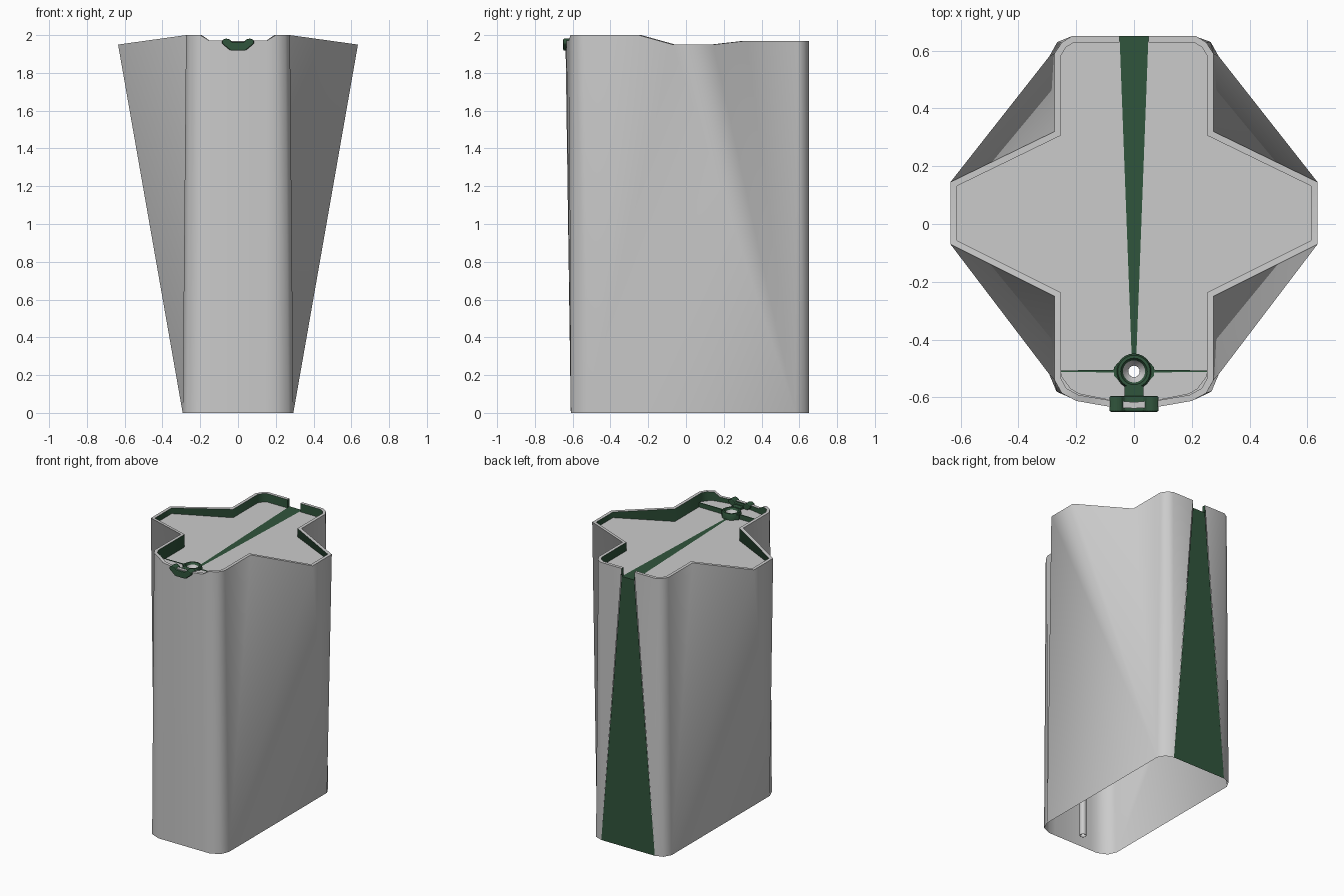
import bpy, bmesh, math
from mathutils import Vector

if "Cube" in bpy.data.objects:
    bpy.data.objects.remove(bpy.data.objects["Cube"])

green = bpy.data.materials.new("dark_green")
green.diffuse_color = (0.03, 0.09, 0.045, 1)
green.use_nodes = True
green.node_tree.nodes["Principled BSDF"].inputs["Base Color"].default_value = green.diffuse_color
grey = bpy.data.materials.new("grey")
grey.diffuse_color = (0.8, 0.8, 0.8, 1)
grey.use_nodes = True
grey.node_tree.nodes["Principled BSDF"].inputs["Base Color"].default_value = grey.diffuse_color
DECK = 1.91          # height of the recessed deck
DRAIN = (0, -0.51)   # drain centre


def finish(bm, name, mats=(), angle=None):
    me = bpy.data.meshes.new(name)
    bm.to_mesh(me)
    bm.free()
    ob = bpy.data.objects.new(name, me)
    bpy.context.collection.objects.link(ob)
    for m in mats:
        me.materials.append(m)
    if angle:
        bpy.ops.object.select_all(action='DESELECT')
        ob.select_set(True)
        bpy.context.view_layer.objects.active = ob
        bpy.ops.object.shade_smooth_by_angle(angle=math.radians(angle))
    return ob


def mirror(pts):
    return pts + [(-p[0],) + tuple(p[1:]) for p in reversed(pts) if p[0] > 1e-6]


def inset(pts, d):
    """Mitred inward offset of an open clockwise outline."""
    out = []
    for i, p in enumerate(pts):
        p = Vector(p[:2])
        a = p - Vector(pts[i - 1][:2]) if i else None
        b = Vector(pts[i + 1][:2]) - p if i < len(pts) - 1 else None
        a, b = (a or b).normalized(), (b or a).normalized()
        na, nb = Vector((a.y, -a.x)), Vector((b.y, -b.x))
        out.append(p + (na + nb) * d / (1 + na.dot(nb)))
    return out


def prism(name, outline, axis, lo, hi, mat, angle=None):
    """Extrude a 2D outline along y or z."""
    bm = bmesh.new()
    put = (lambda p, t: (p[0], t, p[1])) if axis == 'y' else (lambda p, t: (p[0], p[1], t))
    f = bm.faces.new([bm.verts.new(put(p, lo)) for p in outline])
    r = bmesh.ops.extrude_face_region(bm, geom=[f])
    vs = [v for v in r['geom'] if isinstance(v, bmesh.types.BMVert)]
    bmesh.ops.translate(bm, verts=vs, vec=(0, hi - lo, 0) if axis == 'y' else (0, 0, hi - lo))
    bmesh.ops.recalc_face_normals(bm, faces=bm.faces)
    return finish(bm, name, [mat], angle)


def lathe(name, prof, n, mat, angle=40, closed=True):
    """Revolve (radius, z) points round the drain axis."""
    bm = bmesh.new()
    rings = [[bm.verts.new((DRAIN[0] + r * math.cos(2 * math.pi * k / n),
                            DRAIN[1] + r * math.sin(2 * math.pi * k / n), z))
              for k in range(n)] for r, z in prof]
    for i in range(len(prof) if closed else len(prof) - 1):
        a, b = rings[i], rings[(i + 1) % len(prof)]
        for k in range(n):
            bm.faces.new((a[k], a[(k + 1) % n], b[(k + 1) % n], b[k]))
    bmesh.ops.recalc_face_normals(bm, faces=bm.faces)
    return finish(bm, name, [mat], angle)


# Shell: cross-shaped top outline lofted to a chamfered box at the bottom
top = mirror([(.05, .65, 1.97), (.215, .65, 1.97), (.25, .628, 1.97), (.275, .59, 1.97),
              (.275, .32, 1.97), (.635, .145, 1.95), (.635, -.07, 1.95), (.275, -.25, 2),
              (.275, -.54, 2), (.25, -.585, 2), (.2, -.612, 2), (.155, -.62, 1.972),
              (.08, -.633, 1.97), (0, -.638, 1.97)])
B, F = (.293, .58), (.293, -.52)
bot = mirror([(.21, .65), (.21, .65), (.265, .63), B, B, B, F, F, F,
              (.268, -.58), (.2, -.61), (.15, -.61), (.08, -.61), (0, -.61)])
inner = inset(top, .022)
bm = bmesh.new()
cols = [[bm.verts.new(v) for v in ((*b, 0), t, (*i, t[2]), (*i, DECK))]
        for t, b, i in zip(top, bot, inner)]
for p, q in zip(cols, cols[1:]):
    for k in range(3):
        f = bm.faces.new((p[k], q[k], q[k + 1], p[k + 1]))
        f.material_index = 1 if k == 2 else 0
# rim ends at the rear gap
for c in (cols[0], cols[-1]):
    low = bm.verts.new((c[1].co.x, c[1].co.y, DECK))
    bm.faces.new((c[1], c[2], c[3], low)).material_index = 1
bmesh.ops.remove_doubles(bm, verts=bm.verts, dist=1e-4)
bmesh.ops.recalc_face_normals(bm, faces=bm.faces)
test = max(bm.faces, key=lambda f: f.calc_center_median().x)
if test.normal.x < 0 and test.material_index == 0:
    bmesh.ops.reverse_faces(bm, faces=bm.faces)
finish(bm, "shell", [grey, green], 70)

# Deck with a drain hole
bm = bmesh.new()
loops = [[(.05, .65)] + [tuple(p) for p in inner] + [(-.05, .65)],
         [(DRAIN[0] + .03 * math.cos(k * math.pi / 12), DRAIN[1] + .03 * math.sin(k * math.pi / 12))
          for k in range(24)]]
edges = []
for lp in loops:
    vs = [bm.verts.new((*p, DECK)) for p in lp]
    edges += [bm.edges.new((vs[i - 1], vs[i])) for i in range(len(vs))]
bmesh.ops.triangle_fill(bm, edges=edges, use_beauty=True, normal=(0, 0, 1))
for f in bm.faces:
    if f.normal.z < 0:
        f.normal_flip()
finish(bm, "deck", [grey])

# Raised front shelf, cut round the drain, with a green step
half = [(.05 * math.sin(a), DRAIN[1] - .05 * math.cos(a)) for a in (0, math.pi / 6, math.pi / 3, math.pi / 2)]
shelf = half + [(.253, -.51), (.25, -.53), (.22, -.57), (.19, -.588), (.08, -.61), (0, -.615)]
shelf = shelf + [(-x, y) for x, y in reversed(shelf) if x > 1e-6]
prism("front_shelf", shelf, 'z', DECK, 1.94, grey)
for s in (-1, 1):
    prism("shelf_step", [(s * .055, -.514), (s * .265, -.511), (s * .265, -.507), (s * .055, -.504)],
          'z', DECK, 1.942, green)

# Green stripe up the back and along the deck
bm = bmesh.new()
rows = [[bm.verts.new((s * x, y, z)) for s in (1, -1)]
        for x, y, z in ((.21, .65, 0), (.05, .65, DECK + .004), (.008, -.46, DECK + .004))]
for a, b in zip(rows, rows[1:]):
    bm.faces.new((a[0], a[1], b[1], b[0]))
finish(bm, "stripe", [green])

# Drain ring, funnel and pipe
lathe("drain_ring", [(.03, DECK), (.062, DECK), (.062, 1.94), (.056, 1.953), (.046, 1.953), (.04, 1.945)],
      24, green)
lathe("drain_funnel", [(.041, 1.945), (.034, 1.93), (.02, 1.915)], 24, grey, closed=False)
lathe("drain_pipe", [(.02, 1.915), (.02, .01), (.022, .01), (.022, 1.9)], 16, grey)
for s in (-1, 1):
    prism("ring_lug", [(s * .055, -.54), (s * .069, -.525), (s * .069, -.495), (s * .055, -.48)],
          'z', DECK, 1.945, green)

# Spout channel and front lip
prism("spout_channel", [(-.033, -.56), (.033, -.56), (.033, -.62), (-.033, -.62)], 'z', 1.93, 1.955, green)
lip = [(0, 1.918), (.04, 1.918), (.085, 1.955), (.085, 1.972), (.065, 1.982), (.045, 1.978),
       (.032, 1.963), (0, 1.963)]
lip = lip + [(-x, z) for x, z in reversed(lip) if x > 1e-6]
ob = prism("spout_lip", lip, 'y', -.65, -.595, green)
bev = ob.modifiers.new("soften", 'BEVEL')
bev.width, bev.segments = .006, 2
